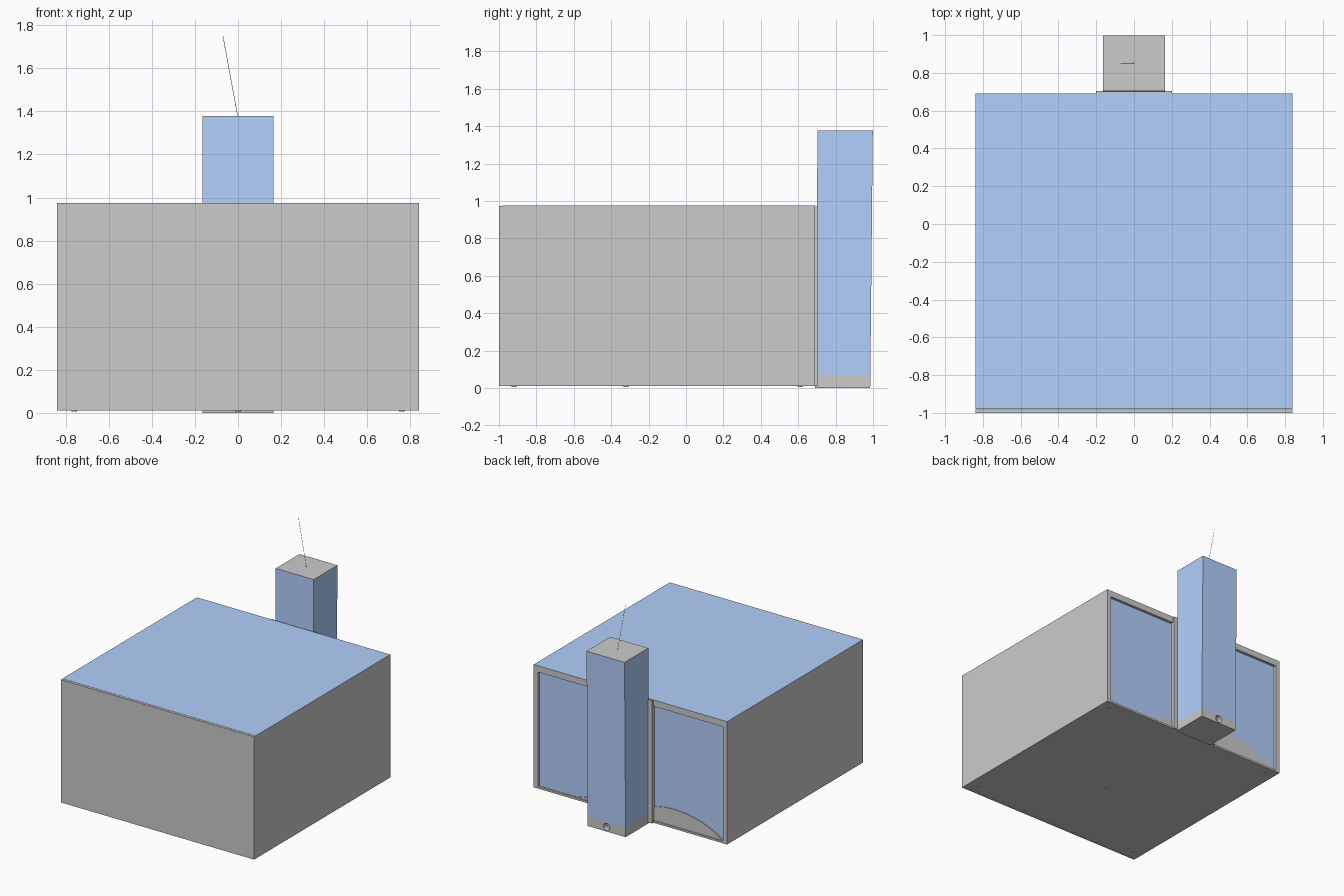
import bpy, bmesh
from mathutils import Vector

if "Cube" in bpy.data.objects:
    bpy.data.objects.remove(bpy.data.objects["Cube"])

blue = bpy.data.materials.new("blue_cloth")
blue.diffuse_color = (0.45, 0.63, 0.98, 1)
blue.use_nodes = True
blue.node_tree.nodes["Principled BSDF"].inputs["Base Color"].default_value = blue.diffuse_color


def finish(name, bm, mat=None):
    bmesh.ops.recalc_face_normals(bm, faces=bm.faces)
    me = bpy.data.meshes.new(name)
    bm.to_mesh(me)
    bm.free()
    ob = bpy.data.objects.new(name, me)
    bpy.context.collection.objects.link(ob)
    if mat:
        me.materials.append(mat)
    return ob


def box(name, x, y, z, mat=None, lean=0.0):
    """Box from ranges; lean shears y with height."""
    bm = bmesh.new()
    bmesh.ops.create_cube(bm, size=1)
    for v in bm.verts:
        px, py, pz = [r[0] if c < 0 else r[1] for r, c in zip((x, y, z), v.co)]
        v.co = (px, py + lean * pz, pz)
    return finish(name, bm, mat)


def plate(name, outline, y0, y1, mat=None):
    """Extrude an x-z outline along y."""
    bm = bmesh.new()
    f = bm.faces.new([bm.verts.new((a, y0, b)) for a, b in outline])
    r = bmesh.ops.extrude_face_region(bm, geom=[f])
    bmesh.ops.translate(bm, vec=(0, y1 - y0, 0),
                        verts=[g for g in r["geom"] if isinstance(g, bmesh.types.BMVert)])
    return finish(name, bm, mat)


def rod(name, a, b, r, seg=16, mat=None):
    a, b = Vector(a), Vector(b)
    d = b - a
    bm = bmesh.new()
    bmesh.ops.create_cone(bm, segments=seg, radius1=r, radius2=r, depth=d.length, cap_ends=True)
    q = d.to_track_quat('Z', 'Y')
    for v in bm.verts:
        v.co = q @ v.co + (a + b) / 2
    return finish(name, bm, mat)


W, TOP, BOT, BACK = 0.84, 0.97, 0.01, 0.69

# main box: core, front board, cloth lid
box("body_core", (-W, W), (-0.98, 0.665), (BOT, TOP))
box("front_board", (-W, W), (-1.0, -0.981), (BOT, TOP + 0.004))
box("top_lid", (-W, W), (-0.98, BACK), (TOP, 0.975), blue)

# frame around the recessed back
box("back_top_rail", (-W, W), (0.665, BACK), (0.925, TOP))
box("back_bottom_rail", (-W, W), (0.665, BACK), (BOT, 0.025))
box("back_spine", (-0.2, 0.2), (0.665, 0.705), (BOT, TOP))
for s in (-1, 1):
    box("back_side_rail", sorted((s * W, s * 0.805)), (0.665, BACK), (BOT, TOP))

# back cloth panels and the grey curved skirt below them
left_arc = [(-0.8, 0.025), (-0.72, 0.075), (-0.62, 0.118), (-0.5, 0.148),
            (-0.38, 0.158), (-0.28, 0.15), (-0.2, 0.135)]
right_arc = [(0.8, 0.025), (0.5, 0.026), (0.2, 0.085)]
for side, arc, s in (("left", left_arc, -1), ("right", right_arc, 1)):
    plate(side + "_back_panel", arc + [(s * 0.2, 0.92), (s * 0.8, 0.92)], 0.66, 0.675, blue)
    plate(side + "_back_skirt", arc + [(s * 0.2, 0.02)], 0.66, 0.68)

# rear tower, leaning very slightly backwards
LEAN = 0.01
base = box("tower_base", (-0.165, 0.165), (0.69, 0.985), (0, 0.07), None, LEAN)
box("tower_cloth", (-0.165, 0.165), (0.69, 0.985), (0.07, 1.372), blue, LEAN)
box("tower_cap", (-0.165, 0.165), (0.69, 0.985), (1.372, 1.378), None, LEAN)

# socket hole in the tower base
cutter = rod("socket_cutter", (0, 0.93, 0.036), (0, 1.05, 0.036), 0.028, 24)
cutter.hide_render = True
cutter.hide_viewport = True
cut = base.modifiers.new("socket", 'BOOLEAN')
cut.object = cutter
cut.operation = 'DIFFERENCE'
cut.solver = 'EXACT'
rod("socket_plug", (0, 0.925, 0.036), (0, 0.945, 0.036), 0.027, 24, blue)

# thin wire on top of the tower
rod("wire", (0, 0.85, 1.37), (-0.07, 0.85, 1.75), 0.0012, 6)

# small studs under the box
for x, y in ((-0.76, -0.92), (0.76, -0.92), (-0.76, 0.61), (0.76, 0.61), (0, -0.32)):
    rod("bottom_stud", (x, y, 0.006), (x, y, 0.014), 0.013, 12)
